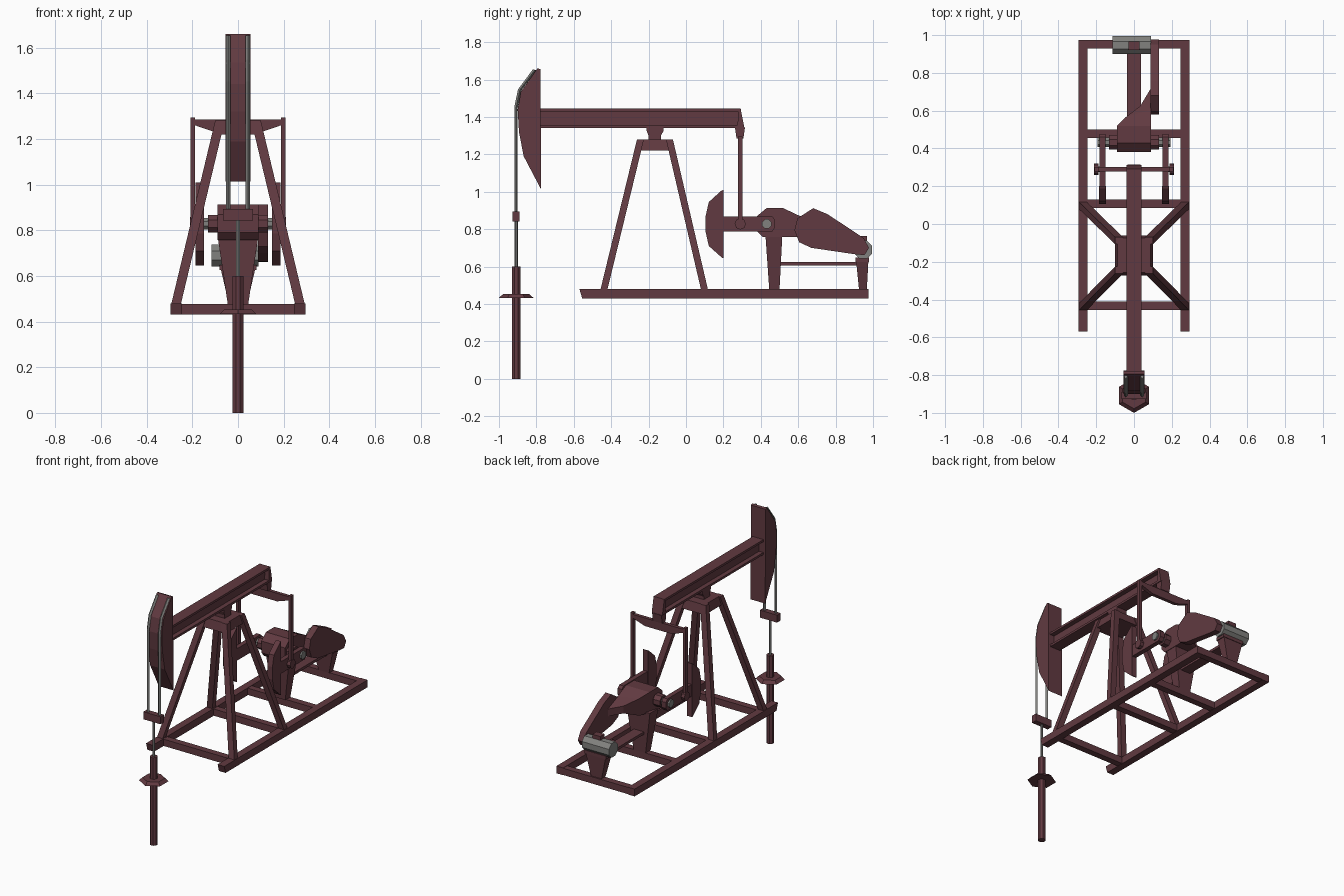
import bpy
from math import pi
from mathutils import Vector

if "Cube" in bpy.data.objects:
    bpy.data.objects.remove(bpy.data.objects["Cube"])

paint = bpy.data.materials.new("maroon_paint")
paint.diffuse_color = (0.12, 0.042, 0.052, 1)
paint.use_nodes = True
paint.node_tree.nodes["Principled BSDF"].inputs["Base Color"].default_value = paint.diffuse_color
steel = bpy.data.materials.new("grey_steel")
steel.diffuse_color = (0.22, 0.22, 0.21, 1)
steel.use_nodes = True
steel.node_tree.nodes["Principled BSDF"].inputs["Base Color"].default_value = steel.diffuse_color


def mesh(name, verts, faces, mat=paint):
    me = bpy.data.meshes.new(name)
    me.from_pydata(verts, [], faces)
    ob = bpy.data.objects.new(name, me)
    bpy.context.collection.objects.link(ob)
    me.materials.append(mat)
    bpy.context.view_layer.objects.active = ob
    bpy.ops.object.mode_set(mode='EDIT')
    bpy.ops.mesh.select_all(action='SELECT')
    bpy.ops.mesh.normals_make_consistent(inside=False)
    bpy.ops.object.mode_set(mode='OBJECT')
    return ob


def bridge(name, a, b, mat=paint):
    """Closed solid between two matching outlines."""
    n = len(a)
    faces = [tuple(range(n)), tuple(range(n, 2 * n))]
    faces += [(i, (i + 1) % n, n + (i + 1) % n, n + i) for i in range(n)]
    return mesh(name, a + b, faces, mat)


def side_prism(name, yz, x0, x1, mat=paint):
    return bridge(name, [(x0, y, z) for y, z in yz], [(x1, y, z) for y, z in yz], mat)


def rect(x0, x1, y0, y1, z):
    return [(x0, y0, z), (x1, y0, z), (x1, y1, z), (x0, y1, z)]


def box(name, x0, x1, y0, y1, z0, z1, mat=paint):
    return bridge(name, rect(x0, x1, y0, y1, z0), rect(x0, x1, y0, y1, z1), mat)


def rod(name, p, q, r, sides=8, mat=paint, r2=None, spin=0):
    p, q = Vector(p), Vector(q)
    d = q - p
    bpy.ops.mesh.primitive_cone_add(vertices=sides, radius1=r, radius2=r if r2 is None else r2,
                                    depth=d.length)
    ob = bpy.context.object
    ob.name = name
    ob.rotation_mode = 'QUATERNION'
    ob.location = (p + q) / 2
    rot = d.to_track_quat('Z', 'Y')
    ob.rotation_quaternion = rot @ Vector((0, 0, 1)).rotation_difference(Vector((0, 0, 1)))
    if spin:
        from mathutils import Quaternion
        ob.rotation_quaternion = rot @ Quaternion((0, 0, 1), spin)
    ob.data.materials.append(mat)
    return ob


# skid frame
for s, side in ((-1, "left"), (1, "right")):
    side_prism(side + "_skid_rail", [(-0.555, 0.43), (0.975, 0.43), (0.975, 0.48), (-0.57, 0.48)],
               s * 0.245, s * 0.295)
for i, y in enumerate((-0.455, 0.085, 0.455, 0.93)):
    box(f"cross_member_{i + 1}", -0.245, 0.245, y, y + 0.045, 0.432, 0.478)

# four-legged post with cap and saddle
for s in (-1, 1):
    for (y0, y1, t0, t1, end) in ((-0.457, -0.42, -0.262, -0.225, "front"),
                                  (0.08, 0.117, -0.107, -0.07, "rear")):
        bridge(f"{end}_post_leg", rect(s * 0.25, s * 0.292, y0, y1, 0.478),
               rect(s * 0.058, s * 0.1, t0, t1, 1.28))
bridge("post_cap", rect(-0.1, 0.1, -0.272, -0.06, 1.22), rect(-0.088, 0.088, -0.258, -0.074, 1.28))
side_prism("saddle_bearing", [(-0.2, 1.28), (-0.135, 1.28), (-0.135, 1.30), (-0.12, 1.325),
                              (-0.12, 1.342), (-0.21, 1.342), (-0.21, 1.325), (-0.2, 1.30)],
           -0.04, 0.04)

# walking beam, I section
w, t, b, m, n = 0.04, 0.008, 1.342, 1.357, 1.43
half = [(w, b), (w, m), (t, m), (t, n), (w, n), (w, 1.445)]
section = half + [(-x, z) for x, z in reversed(half)]
bridge("walking_beam", [(x, -0.78, z) for x, z in section],
       [(x, 0.305 - (z - b) * 0.18, z) for x, z in section])
side_prism("beam_end_plate", [(0.275, b), (0.312, b), (0.292, 1.445), (0.28, 1.445)], -w, w)

# horse head and the cables running over its face
head = [(-0.775, 1.013), (-0.868, 1.19), (-0.893, 1.32), (-0.9, 1.44), (-0.883, 1.535),
        (-0.794, 1.66), (-0.778, 1.655)]
side_prism("horse_head", head, -0.055, 0.055)
cable = [(-0.908, 0.86), (-0.908, 1.45), (-0.888, 1.545), (-0.808, 1.652)]
for s in (-1, 1):
    ring = []
    for y, z in cable:
        ring += [(s * 0.033, y, z), (s * 0.043, y + 0.008, z - 0.003),
                 (s * 0.053, y, z), (s * 0.043, y - 0.01, z + 0.003)]
    k = 4 * (len(cable) - 1)
    faces = [(0, 1, 2, 3), (k, k + 1, k + 2, k + 3)]
    for j in range(len(cable) - 1):
        for i in range(4):
            a, c = 4 * j + i, 4 * j + (i + 1) % 4
            faces.append((a, c, c + 4, a + 4))
    mesh("head_cable", ring, faces, steel)

# carrier bar, polished rod, well pipe and flange
box("carrier_bar", -0.065, 0.065, -0.927, -0.889, 0.842, 0.893)
rod("polished_rod", (0, -0.908, 0.58), (0, -0.908, 0.85), 0.009, 6, steel)
rod("well_pipe", (0, -0.908, 0), (0, -0.908, 0.6), 0.025, 8, spin=pi / 8)
rod("well_flange", (0, -0.908, 0.433), (0, -0.908, 0.453), 0.092, 6, r2=0.07)

# equaliser bar and bearing under the beam tail
bar = [(-0.195, 1.285), (-0.195, 1.262), (-0.1, 1.23), (0.1, 1.23), (0.195, 1.262), (0.195, 1.285)]
bridge("equaliser_bar", [(x, 0.278, z) for x, z in bar], [(x, 0.302, z) for x, z in bar])
side_prism("tail_bearing", [(0.262, 1.343), (0.315, 1.343), (0.307, 1.285), (0.27, 1.285)],
           -0.035, 0.035)

# pitman arms, cranks and counterweights
weight = [(0.195, 0.645), (0.2, 0.645), (0.2, 1.01), (0.188, 1.005), (0.122, 0.945),
          (0.105, 0.87), (0.105, 0.785), (0.122, 0.71)]
for s, side in ((-1, "left"), (1, "right")):
    box(side + "_pitman_arm", s * 0.189, s * 0.208, 0.277, 0.303, 0.83, 1.295)
    rod(side + "_pitman_eye", (s * 0.187, 0.29, 0.828), (s * 0.211, 0.29, 0.828), 0.03, 8)
    rod(side + "_crank_pin", (s * 0.16, 0.29, 0.828), (s * 0.205, 0.29, 0.828), 0.014, 8, steel)
    side_prism(side + "_crank_arm", [(0.19, 0.787), (0.46, 0.787), (0.477, 0.81), (0.477, 0.85),
                                     (0.46, 0.868), (0.19, 0.868)], s * 0.15, s * 0.182)
    side_prism(side + "_counterweight", weight, s * 0.148, s * 0.186)
    rod(side + "_shaft_hub", (s * 0.08, 0.432, 0.828), (s * 0.132, 0.432, 0.828), 0.042, 8,
        spin=pi / 8)
    rod(side + "_shaft_end", (s * 0.1, 0.432, 0.828), (s * 0.193, 0.432, 0.828), 0.027, 8, steel,
        spin=pi / 8)

# gearbox, tapering towards the belt side, and its pedestal
gear = [(0.38, 0.79), (0.41, 0.757), (0.6, 0.757), (0.72, 0.775), (0.72, 0.825),
        (0.605, 0.872), (0.52, 0.912), (0.43, 0.912), (0.38, 0.87)]
bridge("gearbox", [(0.09, y, z) for y, z in gear],
       [(-0.09 + max(0, y - 0.53) * 0.65, min(y, 0.53 + (y - 0.53) * 0.5), z) for y, z in gear])
bridge("gearbox_pedestal", rect(-0.045, 0.045, 0.445, 0.5, 0.478),
       rect(-0.088, 0.088, 0.425, 0.515, 0.765))

# belt guard
guard = [(0.58, 0.794), (0.596, 0.858), (0.68, 0.912), (0.757, 0.88), (0.95, 0.752),
         (0.978, 0.70), (0.955, 0.662), (0.915, 0.664), (0.67, 0.7), (0.605, 0.73)]
side_prism("belt_guard", guard, 0.088, 0.132)

# motor, junction cap, stand and tie plate
rod("motor", (-0.115, 0.947, 0.69), (0.09, 0.947, 0.69), 0.052, 8, steel, spin=pi / 8)
box("motor_cap", -0.03, 0.03, 0.92, 0.967, 0.735, 0.764)
bridge("motor_stand", rect(-0.04, 0.04, 0.925, 0.967, 0.478), rect(-0.075, 0.075, 0.91, 0.975, 0.628))
box("motor_seat", -0.08, 0.08, 0.907, 0.978, 0.625, 0.648)
box("tie_plate", -0.037, 0.037, 0.5, 0.925, 0.605, 0.623)
